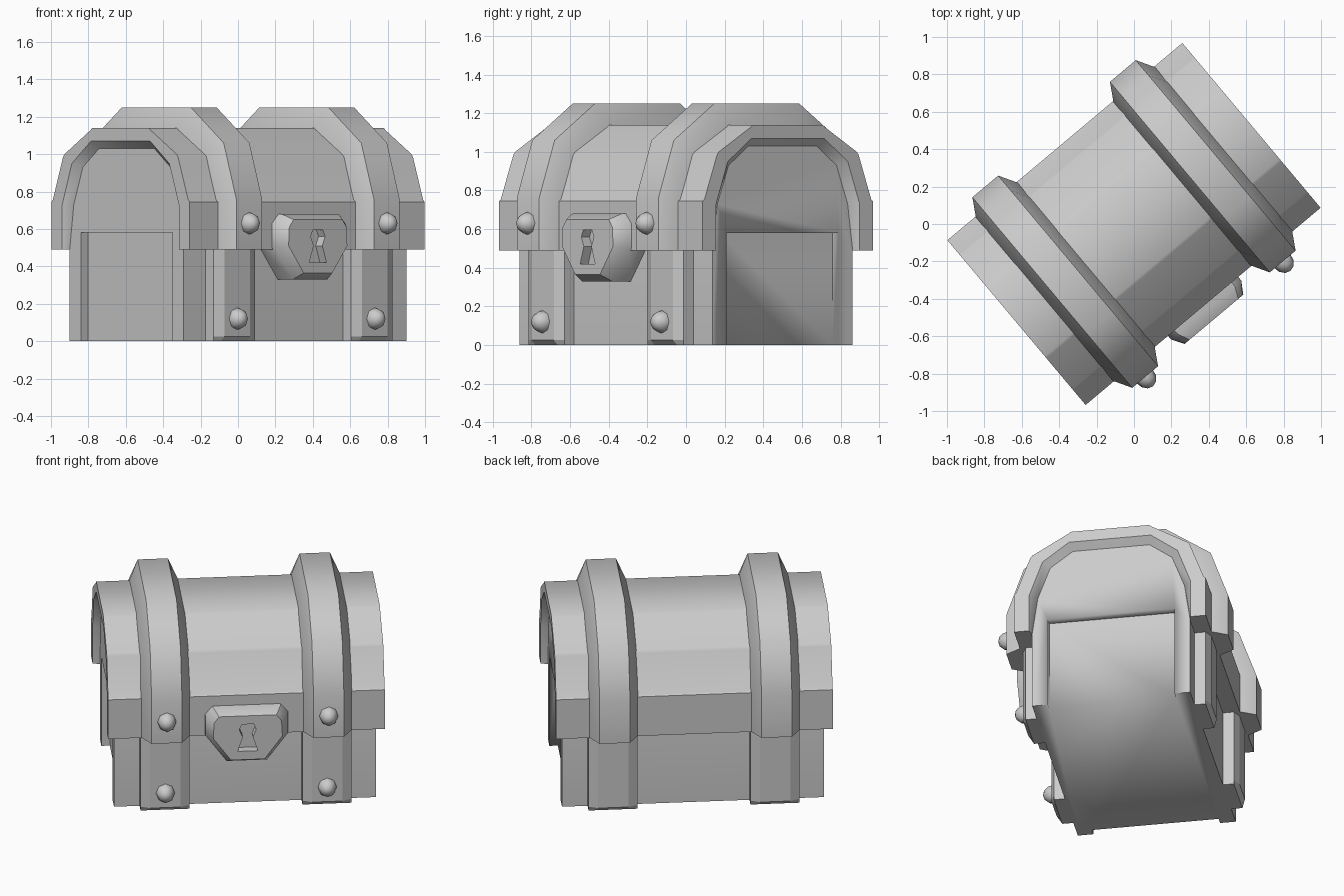
import bpy, bmesh, math
from mathutils import Matrix

old = bpy.data.objects.get("Cube")
if old:
    bpy.data.objects.remove(old, do_unlink=True)

TURN = math.radians(40)
gray = bpy.data.materials.new("plain_gray")
gray.use_nodes = True
gray.diffuse_color = (0.6, 0.6, 0.6, 1)
gray.node_tree.nodes["Principled BSDF"].inputs["Base Color"].default_value = (0.6, 0.6, 0.6, 1)


def finish(name, bm, angle=35):
    """Turn a bmesh into a shaded, turned object."""
    bmesh.ops.recalc_face_normals(bm, faces=bm.faces)
    mesh = bpy.data.meshes.new(name)
    bm.to_mesh(mesh)
    bm.free()
    mesh.materials.append(gray)
    obj = bpy.data.objects.new(name, mesh)
    bpy.context.collection.objects.link(obj)
    obj.rotation_euler.z = TURN
    bpy.ops.object.select_all(action='DESELECT')
    obj.select_set(True)
    bpy.context.view_layer.objects.active = obj
    bpy.ops.object.shade_smooth_by_angle(angle=math.radians(angle))
    return obj


def loft(name, rings, angle=35):
    """Skin equal-length rings of points and cap both ends."""
    bm = bmesh.new()
    loops = [[bm.verts.new(p) for p in ring] for ring in rings]
    n = len(loops[0])
    for a, b in zip(loops, loops[1:]):
        for i in range(n):
            j = (i + 1) % n
            bm.faces.new((a[i], a[j], b[j], b[i]))
    bm.faces.new(loops[0])
    bm.faces.new(loops[-1])
    return finish(name, bm, angle)


def arch(half):
    """Mirror a half profile of (y, z) into a full arch."""
    return half + [(-y, z) for y, z in reversed(half)]


def at_x(x, profile):
    return [(x, y, z) for y, z in profile]


def cut(obj, cutter):
    cutter.hide_render = True
    mod = obj.modifiers.new("cut", 'BOOLEAN')
    mod.operation = 'DIFFERENCE'
    mod.solver = 'EXACT'
    mod.object = cutter
    bpy.ops.object.select_all(action='DESELECT')
    obj.select_set(True)
    bpy.context.view_layer.objects.active = obj
    bpy.ops.object.modifier_apply(modifier=mod.name)
    bpy.data.objects.remove(cutter, do_unlink=True)


# Chest body, with its arched ends closed inside the lid
body_arch = arch([(.474, 0), (.474, .49), (.44, .73), (.365, .93), (.23, 1.03)])
body = loft("chest_body", [at_x(-.777, body_arch), at_x(.777, body_arch)], 20)
for side in (-1, 1):
    panel = [(-.38, -.1), (.38, -.1), (.38, .58), (-.38, .58)]
    cut(body, loft("panel_cutter", [at_x(side * .727, panel), at_x(side * .9, panel)]))

# Lid shell with plank steps and a chamfered mouth at both ends
lid_outer = arch([(.575, .49), (.575, .745), (.563, .755), (.478, .985), (.466, 1.0),
                  (.25, 1.128), (.235, 1.14)])
mouth = arch([(.485, .49), (.485, .73), (.405, .95), (.245, 1.07)])
seat = arch([(.474, .49), (.44, .73), (.365, .93), (.23, 1.03)])
bm = bmesh.new()
ends = []
for side in (-1, 1):
    ends.append([[bm.verts.new(p) for p in at_x(side * x, prof)]
                 for x, prof in ((.82, lid_outer), (.82, mouth), (.777, seat))])
    outer, inner, deep = ends[-1]
    bm.faces.new(outer + inner[::-1])
    for i in range(len(inner) - 1):
        bm.faces.new((inner[i], inner[i + 1], deep[i + 1], deep[i]))
left, right = ends
for k in (0, 2):
    for i in range(len(left[k]) - 1):
        bm.faces.new((left[k][i], left[k][i + 1], right[k][i + 1], right[k][i]))
for i in (0, -1):
    bm.faces.new([left[k][i] for k in range(3)] + [right[k][i] for k in (2, 1, 0)])
finish("lid", bm, 40)

# Bands over the lid and straps on the body
root = arch([(.57, .49), (.57, .75), (.465, 1.0), (.235, 1.135)])
crest = arch([(.665, .49), (.665, .76), (.56, 1.06), (.287, 1.25)])
strap = [(-.145, .45), (-.145, .54), (-.09, .565), (.09, .565), (.145, .54), (.145, .45)]
for side, word in ((-1, "right"), (1, "left")):
    c = side * .48
    loft(word + "_lid_band", [at_x(c - .145, root), at_x(c - .09, crest),
                              at_x(c + .09, crest), at_x(c + .145, root)], 40)
    for face, where in ((-1, "front"), (1, "back")):
        foot = [(c + x, face * min(y, .54), 0) for x, y in strap]
        low = [(c + x, face * y, .025) for x, y in strap]
        high = [(c + x, face * y, .5) for x, y in strap]
        loft(word + "_" + where + "_strap", [foot, low, high], 20)
    # Domed bolts on the front
    for y, z, where in ((-.66, .63, "upper"), (-.56, .12, "lower")):
        bm = bmesh.new()
        bmesh.ops.create_uvsphere(bm, u_segments=8, v_segments=6, radius=1)
        bmesh.ops.transform(bm, verts=bm.verts, matrix=Matrix.Translation((c, y, z))
                            @ Matrix.Diagonal((.057, .07, .06, 1))
                            @ Matrix.Rotation(math.pi / 2, 4, 'X'))
        finish(word + "_" + where + "_bolt", bm, 60)


# Lock plate with a keyhole
def mirrored(half, y):
    return [(x, y, z) for x, z in half] + [(-x, y, z) for x, z in reversed(half)]


edge = [(.12, .33), (.245, .5), (.245, .63), (.2, .68)]
face = [(.1, .365), (.205, .51), (.2, .61), (.17, .65)]
lock = loft("lock_plate", [mirrored(edge, -.46), mirrored(edge, -.6), mirrored(face, -.665)], 35)
keyhole = [(.06, .42), (.03, .51), (.05, .56), (.035, .595)]
cut(lock, loft("keyhole_cutter", [mirrored(keyhole, -.61), mirrored(keyhole, -.8)]))
